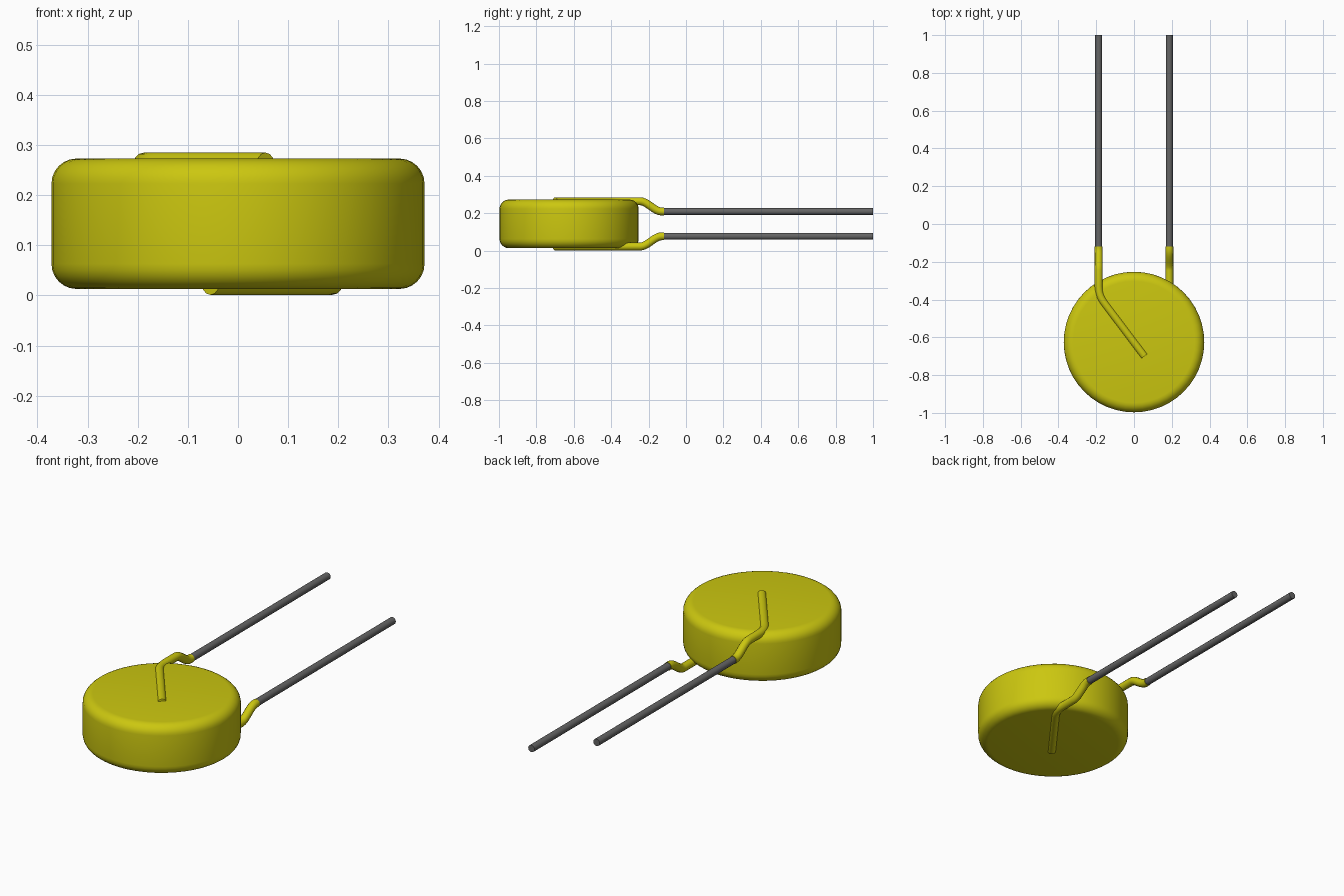
import bpy, bmesh, math
from mathutils import Vector

cube = bpy.data.objects.get("Cube")
if cube:
    bpy.data.objects.remove(cube, do_unlink=True)


def material(name, rgb, rough):
    m = bpy.data.materials.new(name)
    m.use_nodes = True
    m.diffuse_color = (*rgb, 1)
    bsdf = m.node_tree.nodes["Principled BSDF"]
    bsdf.inputs["Base Color"].default_value = (*rgb, 1)
    bsdf.inputs["Roughness"].default_value = rough
    return m


YELLOW = material("yellow coating", (0.60, 0.57, 0.005), 0.5)
GREY = material("grey metal", (0.13, 0.13, 0.13), 0.5)

MID_Z = 0.143            # half height of the disc
DISC_Y = -0.625
LEAD_X = 0.187


def finish(obj, mat, angle=40):
    obj.data.materials.clear()
    obj.data.materials.append(mat)
    bpy.ops.object.select_all(action='DESELECT')
    obj.select_set(True)
    bpy.context.view_layer.objects.active = obj
    bpy.ops.object.shade_smooth_by_angle(angle=math.radians(angle))


def disc(name, radius, half_h, corner, mat, segments=48):
    """Lathe a rounded disc about a vertical axis."""
    profile = [(0, -half_h)]
    for sign in (-1, 1):
        for i in range(7):
            a = math.radians(90 * i / 6 - (90 if sign < 0 else 0))
            profile.append((radius - corner + corner * math.cos(a),
                            sign * (half_h - corner) + corner * math.sin(a)))
    profile.append((0, half_h))
    bm = bmesh.new()
    verts = [bm.verts.new((r, 0, z)) for r, z in profile]
    edges = [bm.edges.new(p) for p in zip(verts, verts[1:])]
    bmesh.ops.spin(bm, geom=verts + edges, cent=(0, 0, 0), axis=(0, 0, 1),
                   angle=2 * math.pi, steps=segments, use_duplicate=False)
    bmesh.ops.remove_doubles(bm, verts=bm.verts, dist=1e-5)
    bmesh.ops.recalc_face_normals(bm, faces=bm.faces)
    mesh = bpy.data.meshes.new(name)
    bm.to_mesh(mesh)
    bm.free()
    obj = bpy.data.objects.new(name, mesh)
    bpy.context.collection.objects.link(obj)
    obj.location = (0, DISC_Y, MID_Z)
    finish(obj, mat)


def tube(name, points, radius, mat):
    """Round wire along a path, turned into a capped mesh."""
    curve = bpy.data.curves.new(name, 'CURVE')
    curve.dimensions = '3D'
    curve.bevel_depth = radius
    curve.bevel_resolution = 4
    curve.use_fill_caps = True
    spline = curve.splines.new('POLY')
    spline.points.add(len(points) - 1)
    for p, co in zip(spline.points, points):
        p.co = (*co, 1)
    obj = bpy.data.objects.new(name, curve)
    bpy.context.collection.objects.link(obj)
    bpy.ops.object.select_all(action='DESELECT')
    obj.select_set(True)
    bpy.context.view_layer.objects.active = obj
    bpy.ops.object.convert(target='MESH')
    finish(bpy.context.view_layer.objects.active, mat, 50)


def coated_path():
    """Upper lead: across the disc face, round the bend, then a soft step down."""
    high, low = 0.121, 0.066
    path = [Vector((0.055, -0.70, high))]
    # rounded corner where the wire turns towards the back
    a, b, c = (Vector((-0.160, -0.415, high)), Vector((-LEAD_X, -0.378, high)),
               Vector((-LEAD_X, -0.33, high)))
    for i in range(6):
        t = i / 5
        path.append(a * (1 - t) ** 2 + b * 2 * t * (1 - t) + c * t * t)
    # S-shaped step
    for i in range(11):
        t = i / 10
        s = t * t * (3 - 2 * t)
        path.append(Vector((-LEAD_X, -0.245 + 0.115 * t, high + (low - high) * s)))
    path.append(Vector((-LEAD_X, -0.118, low)))
    return path


# Body
disc("disc_body", 0.372, 0.130, 0.05, YELLOW)

# Leads: the lower one is the upper one turned half round the long axis
for label, s in (("upper", 1), ("lower", -1)):
    def place(p):
        return (s * p[0], p[1], MID_Z + s * p[2])
    tube(label + "_coated_lead", [place(p) for p in coated_path()], 0.021, YELLOW)
    tube(label + "_bare_wire",
         [place((-LEAD_X, -0.125, 0.066)), place((-LEAD_X, 1.0, 0.066))], 0.0185, GREY)
